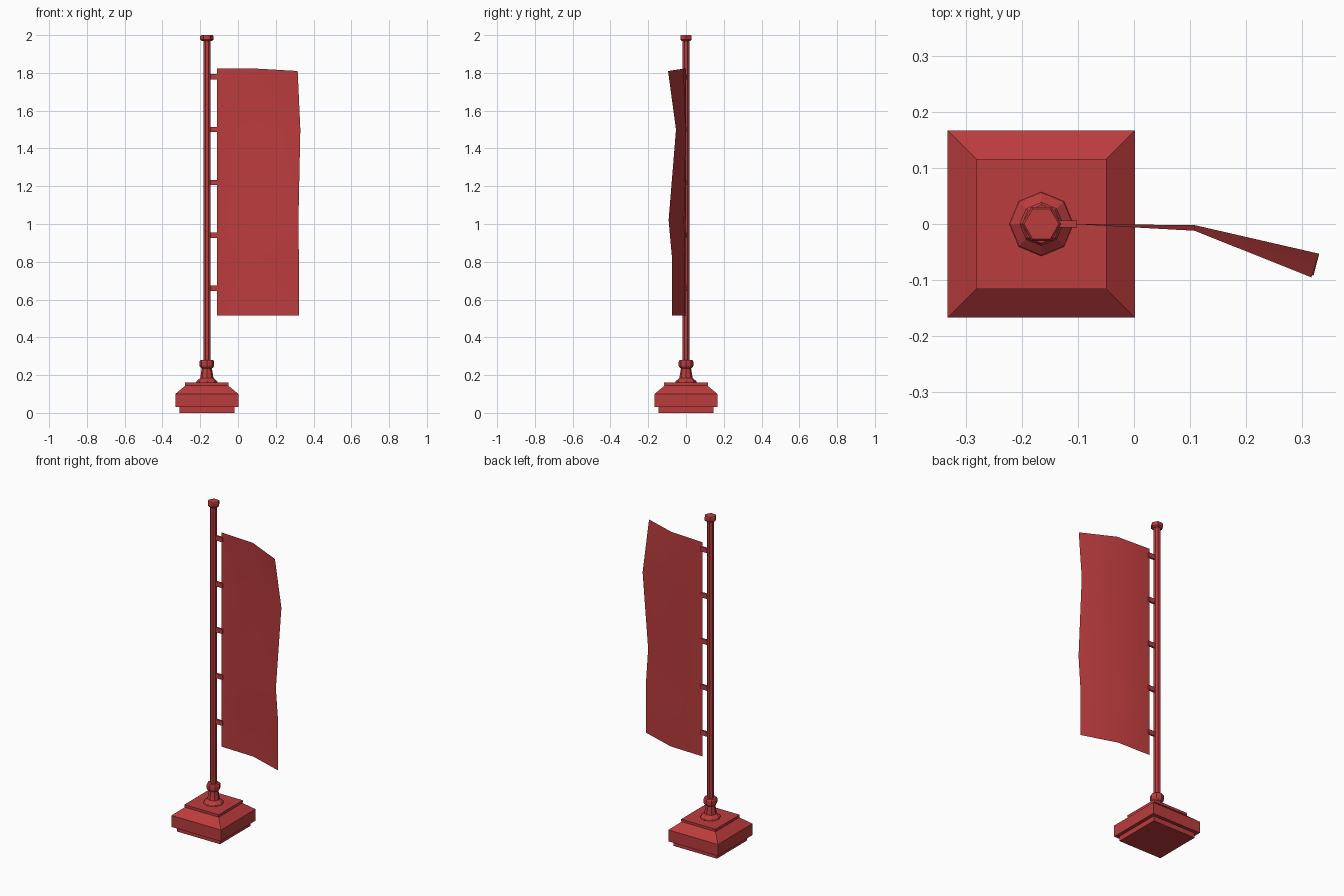
import bpy, math

if "Cube" in bpy.data.objects:
    bpy.data.objects.remove(bpy.data.objects["Cube"])

POLE_X = -0.165

red = bpy.data.materials.new("red")
red.diffuse_color = (0.5, 0.045, 0.047, 1)
red.use_nodes = True
red.node_tree.nodes["Principled BSDF"].inputs["Base Color"].default_value = red.diffuse_color


def make(name, verts, faces):
    mesh = bpy.data.meshes.new(name)
    mesh.from_pydata(verts, [], faces)
    mesh.materials.append(red)
    ob = bpy.data.objects.new(name, mesh)
    bpy.context.collection.objects.link(ob)
    return ob


def lathe(name, profile, sides, turn=0.0):
    """Closed solid from (radius, z) rings around the pole axis."""
    verts, faces = [], []
    for r, z in profile:
        for i in range(sides):
            a = turn + math.tau * i / sides
            verts.append((POLE_X + r * math.cos(a), r * math.sin(a), z))
    for k in range(len(profile) - 1):
        for i in range(sides):
            j = (i + 1) % sides
            a, b = k * sides, (k + 1) * sides
            faces.append((a + i, a + j, b + j, b + i))
    faces.append(tuple(reversed(range(sides))))
    top = (len(profile) - 1) * sides
    faces.append(tuple(range(top, top + sides)))
    return make(name, verts, faces)


def square(name, profile):
    """Square stepped block from (half width, z) rings."""
    return lathe(name, [(h * math.sqrt(2), z) for h, z in profile], 4, math.pi / 4)


# Stepped square base
square("base", [(0.146, 0), (0.146, 0.03), (0.167, 0.03), (0.167, 0.1),
                (0.113, 0.145), (0.116, 0.145), (0.116, 0.16)])

# Flared foot and collar holding the pole
lathe("pole_socket", [(0.057, 0.16), (0.055, 0.168), (0.035, 0.185), (0.027, 0.235),
                      (0.036, 0.243), (0.039, 0.25), (0.039, 0.272), (0.034, 0.28)], 8)

# Pole and its cap
lathe("pole", [(0.02, 0.27), (0.02, 1.98)], 8, math.pi / 8)
lathe("pole_cap", [(0.026, 1.968), (0.035, 1.976), (0.035, 1.995), (0.031, 2.0)], 6)

# Brackets between pole and banner
for i in range(5):
    z = 0.66 + 0.28 * i
    x0, x1, y, h = POLE_X + 0.012, -0.102, 0.006, 0.014
    v = [(x, yy, zz) for x in (x0, x1) for yy in (-y, y) for zz in (z - h, z + h)]
    make(f"bracket_{i + 1}", v, [(0, 1, 3, 2), (4, 6, 7, 5), (0, 4, 5, 1),
                                 (2, 3, 7, 6), (0, 2, 6, 4), (1, 5, 7, 3)])

# Banner cloth: rows of (z, middle y, outer x, outer y, outer z)
rows = [(0.515, -0.006, 0.322, -0.075, 0.515), (0.83, -0.006, 0.322, -0.075, 0.83),
        (1.02, -0.010, 0.320, -0.092, 1.02), (1.50, -0.002, 0.330, -0.053, 1.50),
        (1.822, -0.012, 0.316, -0.095, 1.81)]
verts = []
for z, my, ox, oy, oz in rows:
    verts += [(-0.11, 0, z), (0.108, my, z), (ox, oy, oz)]
faces = [(3 * r + c, 3 * r + c + 1, 3 * r + c + 4, 3 * r + c + 3)
         for r in range(len(rows) - 1) for c in range(2)]
banner = make("banner", verts, faces)
banner.data.polygons.foreach_set("use_smooth", [True] * len(faces))
